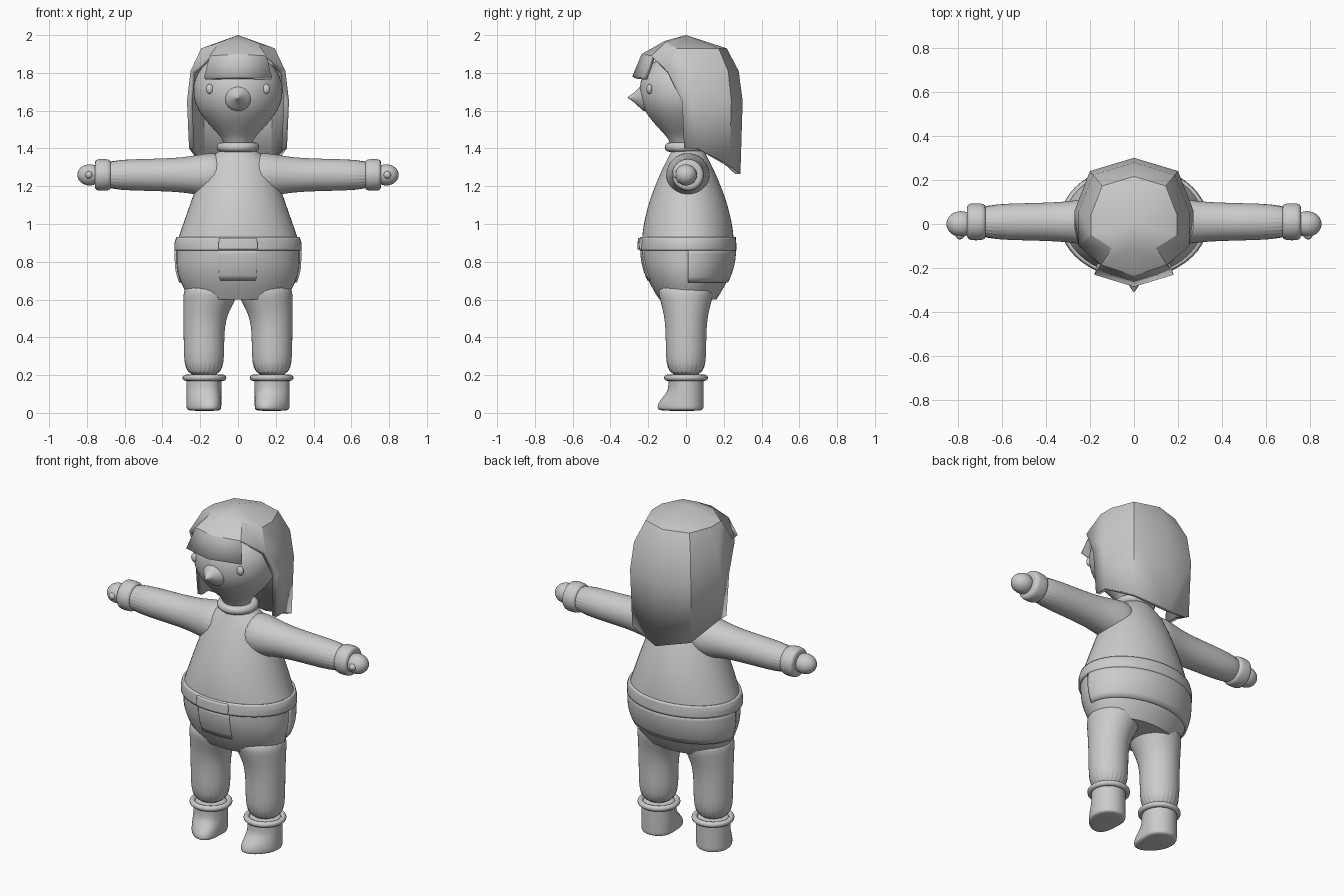
import bpy, bmesh, math
from mathutils import Vector

default_cube = bpy.data.objects.get("Cube")
if default_cube:
    bpy.data.objects.remove(default_cube, do_unlink=True)

shade = 0.6
grey = bpy.data.materials.new("plain grey")
grey.use_nodes = True
grey.diffuse_color = (shade, shade, shade, 1)
shader = grey.node_tree.nodes["Principled BSDF"]
shader.inputs["Base Color"].default_value = grey.diffuse_color


def dress(obj, angle=40):
    """Give an object the material and smooth shading with sharp edges."""
    obj.data.materials.append(grey)
    bpy.ops.object.select_all(action="DESELECT")
    obj.select_set(True)
    bpy.context.view_layer.objects.active = obj
    bpy.ops.object.shade_smooth_by_angle(angle=math.radians(angle))


def finish(name, bm, mirror=False, subsurf=0, thickness=0, angle=40):
    """Turn a bmesh into a shaded object with the usual modifiers."""
    bmesh.ops.recalc_face_normals(bm, faces=bm.faces)
    mesh = bpy.data.meshes.new(name)
    bm.to_mesh(mesh)
    bm.free()
    obj = bpy.data.objects.new(name, mesh)
    bpy.context.collection.objects.link(obj)
    dress(obj, angle)
    if mirror:
        obj.modifiers.new("mirror", "MIRROR").use_clip = True
    if thickness:
        solid = obj.modifiers.new("thickness", "SOLIDIFY")
        solid.thickness = thickness
        solid.offset = -1
    if subsurf:
        smooth = obj.modifiers.new("smooth", "SUBSURF")
        smooth.levels = smooth.render_levels = subsurf


def skin(bm, loops):
    """Fill the quads between neighbouring rows of vertices."""
    for low, high in zip(loops, loops[1:]):
        for a, b, c, d in zip(low, low[1:], high[1:], high):
            bm.faces.new((a, b, c, d))


def loft(name, axis, centre, rings, mirror=True, shape=None, sides=24):
    """Skin circles given as (position along the axis, radius, optional x shift)."""
    bm = bmesh.new()
    loops = []
    for position, radius, *shift in rings:
        loop = []
        for i in range(sides):
            turn = math.tau * i / sides
            u = centre[0] + sum(shift) + radius * math.cos(turn)
            v = centre[1] + radius * math.sin(turn)
            spot = {"x": (position, u, v), "y": (u, position, v), "z": (u, v, position)}[axis]
            loop.append(bm.verts.new(shape(*spot) if shape else spot))
        loops.append(loop + loop[:1])
    skin(bm, loops)
    bm.faces.new(loops[0][:-1])
    bm.faces.new(loops[-1][:-1])
    finish(name, bm, mirror, subsurf=2)


def ball(name, centre, size):
    """A mirrored pair of ellipsoids."""
    bm = bmesh.new()
    bmesh.ops.create_uvsphere(bm, u_segments=24, v_segments=16, radius=1)
    bmesh.ops.scale(bm, vec=size, verts=bm.verts)
    bmesh.ops.translate(bm, vec=centre, verts=bm.verts)
    finish(name, bm, mirror=True)


def hoop(name, location, major, minor):
    bpy.ops.mesh.primitive_torus_add(location=location, major_radius=major, minor_radius=minor,
                                     major_segments=32, minor_segments=12)
    bpy.context.object.name = name
    dress(bpy.context.object)


# Rules for the outline of the trunk at any height
def half_width(z):
    hips = 0.325
    if z < 0.8:
        return hips * math.cos((0.8 - z) * 3.5)
    flank = 0.64 - z * 0.35
    shoulder = 0.08 + (1.4 - z) * 1.4
    return min(hips, flank, shoulder)


def half_depth(z):
    belly = 0.86
    taper = 2.3 if z > belly else 3.5
    return 0.245 * math.cos((z - belly) * taper)


def wrap(name, bottom, top, gap=0, middle=0, spread=math.pi, thickness=0, rows=6, steps=48):
    """A sheet around the trunk, centred on one direction."""
    bm = bmesh.new()
    grid = []
    for row in range(rows + 1):
        z = bottom + (top - bottom) * row / rows
        rx, ry = half_width(z) + gap, half_depth(z) + gap
        turns = [middle + spread * (2 * s / steps - 1) for s in range(steps + 1)]
        grid.append([bm.verts.new((rx * math.cos(t), 0.01 + ry * math.sin(t), z)) for t in turns])
    skin(bm, grid)
    bmesh.ops.remove_doubles(bm, verts=bm.verts, dist=0.0001)
    if not thickness:
        bmesh.ops.holes_fill(bm, edges=bm.edges)
    finish(name, bm, thickness=thickness)


# Trunk, with panels that hug it
front, back = -math.pi / 2, math.pi / 2
wrap("jumper", 0.88, 1.41, rows=20)
wrap("trouser_seat", 0.6, 0.9, rows=12)
wrap("jumper_hem", 0.86, 0.93, gap=0.012, thickness=0.02)
wrap("back_panel", 0.69, 0.87, 0.01, back, back, thickness=0.02)
wrap("front_panel", 0.7, 0.87, 0.007, front, 0.31, thickness=0.02)
wrap("buckle", 0.865, 0.925, 0.022, front, 0.3, thickness=0.02)

# Trouser legs and their cuffs
loft("trouser_leg", "z", (0.18, 0), [(0.18, 0.105), (0.35, 0.108), (0.5, 0.11),
                                     (0.6, 0.14, -0.03), (0.7, 0.16, -0.05)])
for label, side in (("left", 1), ("right", -1)):
    hoop(label + "_trouser_cuff", (side * 0.178, 0, 0.186), 0.1, 0.016)


# Shoes: round columns with the toe pushed out and a straight inner edge
def shoe_shape(x, y, z):
    if y < 0:
        y *= 1 + 0.65 * math.exp(-(z / 0.09) ** 4)
    toe_cut = max(0, -y - 0.05) * 0.3
    return max(0.088, x - toe_cut), y, z


sole = [(0.01, 0.08)]
loft("shoe", "z", (0.18, 0), sole + [(0.02 + i * 0.03, 0.094) for i in range(7)], shape=shoe_shape)

# Sleeves, cuffs and hands
arm = (0.01, 1.26)
loft("sleeve", "x", arm, [(0.05, 0.13), (0.2, 0.11), (0.3, 0.09), (0.5, 0.085), (0.75, 0.078)])
loft("sleeve_cuff", "x", arm, [(0.67, 0.07), (0.68, 0.085), (0.75, 0.086), (0.76, 0.07)])
ball("hand", (0.785, 0, 1.26), (0.066, 0.058, 0.056))
ball("thumb", (0.79, -0.05, 1.26), (0.02, 0.02, 0.02))

# Collar, head, nose and eyes
hoop("collar", (0, 0, 1.407), 0.088, 0.025)
loft("head", "z", (0, -0.01), [(1.4, 0.07), (1.45, 0.08), (1.5, 0.13), (1.6, 0.22), (1.7, 0.245),
                               (1.8, 0.225), (1.9, 0.13)], mirror=False)
loft("nose", "y", (0, 1.67), [(-0.2, 0.1), (-0.25, 0.05), (-0.28, 0.02), (-0.31, 0.004)], mirror=False)
ball("eye", (0.15, -0.193, 1.715), (0.02, 0.016, 0.026))

# Hair: flat locks hang from the crown; each row is the outline scaled at one height
outline = [(0.27, 0), (0.27, 0.06), (0.2, 0.24), (0, 0.3)]
rows = [(0.72, 1.93), (0.93, 1.81), (1, 1.65), (0.96, 1.4)]
face_edge = [-0.05, -0.1, -0.02, -0.01]
locks = []
for x, y in outline:
    lock = [Vector((x * scale, y * scale, z)) for scale, z in rows]
    lock[-1].z -= max(0, y - 0.13) * 0.8
    locks.append(lock)
for point, y in zip(locks[0], face_edge):
    point.y = y
fringe = [[(0, -0.11, 1.97), (0, -0.235, 1.9), (0, -0.285, 1.78)],
          [(0.1, -0.11, 1.96), (0.15, -0.185, 1.89), (0.18, -0.23, 1.775)]]

bm = bmesh.new()
crown = bm.verts.new((0, 0, 2))
fringe, locks = [[[bm.verts.new(p) for p in strand] for strand in part] for part in (fringe, locks)]
skin(bm, fringe)
skin(bm, locks)
skin(bm, [fringe[1][:2], locks[0][:2]])
strands = fringe + locks
for a, b in zip(strands, strands[1:]):
    bm.faces.new((crown, a[0], b[0]))
finish("hair", bm, mirror=True, thickness=0.028, angle=28)
